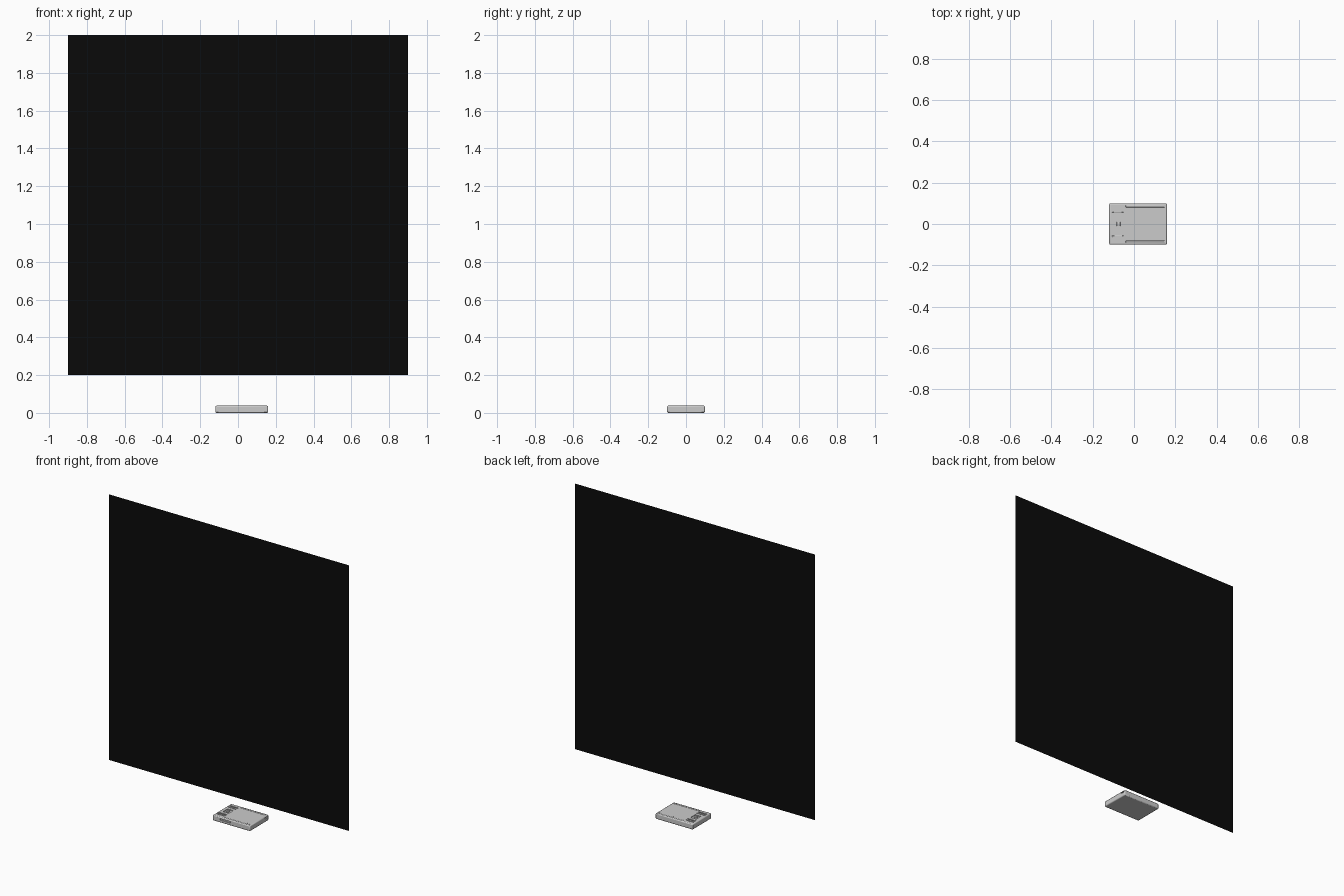
import bpy
from mathutils import Vector

if "Cube" in bpy.data.objects:
    bpy.data.objects.remove(bpy.data.objects["Cube"])


def box(name, lo, hi, bevel=0.0, segments=2):
    """Box between two corners, with optional rounded edges."""
    lo, hi = Vector(lo), Vector(hi)
    bpy.ops.mesh.primitive_cube_add(size=1, location=(lo + hi) / 2)
    ob = bpy.context.object
    ob.name = name
    ob.scale = hi - lo
    bpy.ops.object.transform_apply(location=False, rotation=False, scale=True)
    if bevel:
        m = ob.modifiers.new("round", 'BEVEL')
        m.width, m.segments = bevel, segments
    return ob


def cut(target, lo, hi):
    """Carve a rectangular recess out of the target."""
    c = box("recess_cutter", lo, hi)
    c.hide_render = True
    c.hide_set(True)
    m = target.modifiers.new("recess", 'BOOLEAN')
    m.operation, m.solver, m.object = 'DIFFERENCE', 'EXACT', c


# large black screen panel, a single upright sheet
bpy.ops.mesh.primitive_plane_add(size=1.8, location=(0, -0.096, 1.1),
                                 rotation=(1.5707963, 0, 0))
screen = bpy.context.object
screen.name = "screen_sheet"
mat = bpy.data.materials.new("black")
mat.diffuse_color = (0.003, 0.003, 0.003, 1)
mat.use_nodes = True
mat.node_tree.nodes["Principled BSDF"].inputs["Base Color"].default_value = mat.diffuse_color
screen.data.materials.append(mat)

# small flat device body
body = box("device_body", (-0.12, -0.1, 0), (0.16, 0.1, 0.038), 0.006)

# front and right side slots
cut(body, (-0.065, -0.11, 0.017), (0.015, -0.093, 0.027))
cut(body, (0.153, 0.062, 0.024), (0.17, 0.092, 0.031))

# grooves at the left end of the top, mirrored front to back
for s in (-1, 1):
    for y in (0.074, 0.054):
        a, b = sorted((s * y, s * (y - 0.008)))
        cut(body, (-0.108, a, 0.032), (-0.048, b, 0.05))
cut(body, (-0.095, -0.025, 0.033), (-0.052, 0.025, 0.05))

# raised centre key and bars beside the grooves
box("centre_key", (-0.084, -0.010, 0.032), (-0.066, 0.010, 0.039), 0.002)
for s in (-1, 1):
    a, b = sorted((s * 0.064, s * 0.056))
    box("key_bar", (-0.106, a, 0.036), (-0.05, b, 0.04), 0.0015)
    # long low rails along the edges of the top
    a, b = sorted((s * 0.092, s * 0.080))
    box("edge_rail", (-0.04, a, 0.036), (0.148, b, 0.04), 0.002)

# smooth shading with sharp edges kept
bpy.ops.object.select_all(action='DESELECT')
for ob in bpy.data.objects:
    if not ob.hide_render:
        ob.select_set(True)
        bpy.context.view_layer.objects.active = ob
bpy.ops.object.shade_smooth_by_angle()
